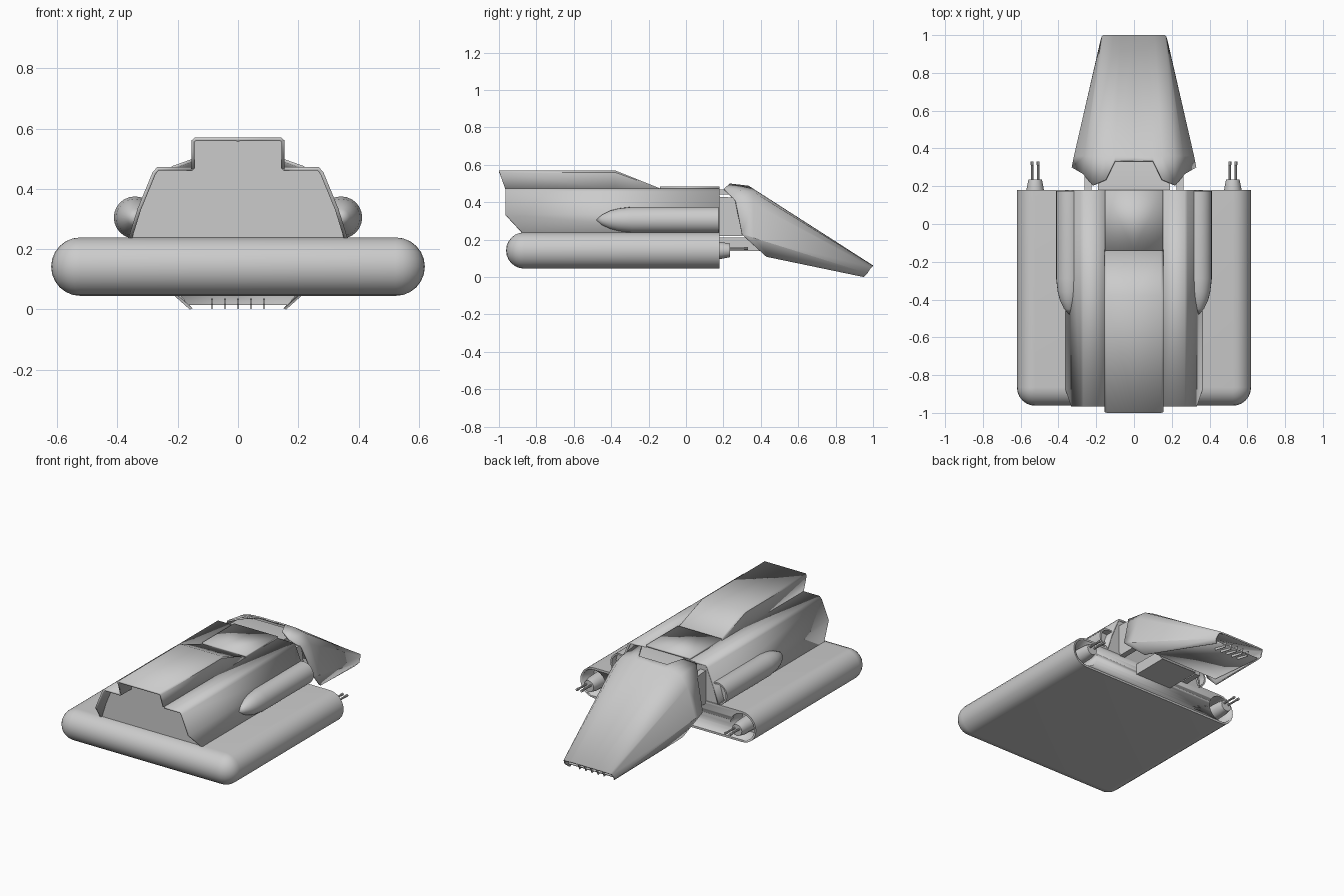
import bpy, bmesh
from math import sin, cos, pi, radians
from mathutils import Vector, Matrix

cube = bpy.data.objects.get("Cube")
if cube:
    bpy.data.objects.remove(cube, do_unlink=True)

grey = bpy.data.materials.new("hull grey")
grey.use_nodes = True
grey.diffuse_color = (0.6, 0.6, 0.6, 1)
grey.node_tree.nodes["Principled BSDF"].inputs["Base Color"].default_value = (0.6, 0.6, 0.6, 1)


def make(name, bm, angle=30):
    mesh = bpy.data.meshes.new(name)
    bm.to_mesh(mesh)
    bm.free()
    mesh.materials.append(grey)
    ob = bpy.data.objects.new(name, mesh)
    bpy.context.collection.objects.link(ob)
    bpy.ops.object.select_all(action='DESELECT')
    ob.select_set(True)
    bpy.context.view_layer.objects.active = ob
    bpy.ops.object.shade_smooth_by_angle(angle=radians(angle))
    return ob


def shell(name, rows, thick=0.012, angle=30):
    """Loft the half rows, mirror them across x and thicken inward."""
    bm = bmesh.new()
    for side in (1, -1):
        grid = [[bm.verts.new((side * x, y, z)) for x, y, z in row] for row in rows]
        for a, b in zip(grid, grid[1:]):
            for i in range(len(a) - 1):
                bm.faces.new((a[i], a[i + 1], b[i + 1], b[i]))
    bmesh.ops.remove_doubles(bm, verts=bm.verts, dist=0.0005)
    bmesh.ops.dissolve_degenerate(bm, edges=bm.edges, dist=0.0002)
    bm.normal_update()
    low = min(v.co.z for v in bm.verts)
    for f in bm.faces:
        c = f.calc_center_median()
        if f.normal.dot(c - Vector((0, c.y, low + 0.05))) < 0:
            f.normal_flip()
    ob = make(name, bm, angle)
    mod = ob.modifiers.new("thickness", 'SOLIDIFY')
    mod.thickness, mod.offset = thick, -1
    return ob


def prism(name, pts, axis, a, b):
    """Extrude a flat outline along x or y."""
    bm = bmesh.new()
    def at(p, t):
        return (t, p[0], p[1]) if axis == 'x' else (p[0], t, p[1])
    lo = [bm.verts.new(at(p, a)) for p in pts]
    hi = [bm.verts.new(at(p, b)) for p in pts]
    bm.faces.new(lo)
    bm.faces.new(hi)
    for i in range(len(pts)):
        j = (i + 1) % len(pts)
        bm.faces.new((lo[i], lo[j], hi[j], hi[i]))
    bmesh.ops.recalc_face_normals(bm, faces=bm.faces)
    return make(name, bm)


def lathe(name, profile, x, z, segs=24):
    """Turn (radius, y) pairs about an axis along y."""
    bm = bmesh.new()
    rings = []
    for r, y in profile:
        rings.append([bm.verts.new((x + r * cos(2 * pi * k / segs), y, z + r * sin(2 * pi * k / segs)))
                      for k in range(segs)])
    for a, b in zip(rings, rings[1:]):
        for k in range(segs):
            bm.faces.new((a[k], a[k - 1], b[k - 1], b[k]))
    bm.faces.new(rings[0])
    bm.faces.new(rings[-1])
    bmesh.ops.remove_doubles(bm, verts=bm.verts, dist=0.0005)
    bmesh.ops.recalc_face_normals(bm, faces=bm.faces)
    return make(name, bm)


def both(half):
    return half + [(-x, z) for x, z in reversed(half)]


# Lower hull: slab with round sides, round rear and ball corners
FRONT, R, MID = 0.18, 0.097, 0.142
bm = bmesh.new()
rings = []
for i in range(13):
    phi = -pi / 2 + pi * i / 12
    r = R * cos(phi)
    half = [(0.523 + r, FRONT)]
    half += [(0.523 + r * cos(t * pi / 12), -0.865 - r * sin(t * pi / 12)) for t in range(7)]
    rings.append([bm.verts.new((x, y, MID + R * sin(phi))) for x, y in both(half)])
for a, b in zip(rings, rings[1:]):
    for k in range(len(a)):
        bm.faces.new((a[k - 1], a[k], b[k], b[k - 1]))
bm.faces.new(rings[0])
bm.faces.new(rings[-1])
bmesh.ops.remove_doubles(bm, verts=bm.verts, dist=0.0005)
bmesh.ops.recalc_face_normals(bm, faces=bm.faces)
hull = make("lower_hull", bm)

# Hollow gun bays, with a twin gun in each
for side, word in ((1, "left"), (-1, "right")):
    cutter = lathe("bay_cutter", [(0.084, 0.06), (0.084, 0.3)], side * 0.523, MID)
    mod = hull.modifiers.new("bay", 'BOOLEAN')
    mod.operation, mod.object, mod.solver = 'DIFFERENCE', cutter, 'EXACT'
    bpy.context.view_layer.objects.active = hull
    bpy.ops.object.modifier_apply(modifier="bay")
    bpy.data.objects.remove(cutter, do_unlink=True)
    lathe(word + "_gun_base", [(0.05, 0.05), (0.045, 0.19), (0.036, 0.235)], side * 0.523, MID, 12)
    for n, dx in enumerate((-0.016, 0.016)):
        lathe(f"{word}_gun_barrel_{n + 1}", [(0.006, 0.22), (0.006, 0.31), (0.008, 0.312), (0.008, 0.332)],
              side * 0.523 + dx, MID + 0.01, 8)

# Upper body shell with slanted rear edge
outline = [(0.365, 0.232), (0.333, 0.335), (0.283, 0.456), (0.268, 0.472), (0.154, 0.472)]
rear = [-0.87, -0.965, -0.965, -0.965, -0.965]
shell("upper_body", [[(x, FRONT, z) for x, z in outline],
                     [(x, y, z) for (x, z), y in zip(outline, rear)]])
shell("body_roof", [[(0.154, FRONT, 0.472), (0, FRONT, 0.472)],
                    [(0.154, -0.14, 0.472), (0, -0.14, 0.472)]])
inner = [(x - 0.006, z - 0.004) for x, z in outline]
prism("body_front_wall", both(inner), 'y', FRONT - 0.02, FRONT - 0.005)

# Raised spine with ramp
spine = [(0.155, 0.468), (0.155, 0.56), (0.144, 0.57), (0, 0.57)]
shell("spine", [[(x, -0.13, 0.47) for x, z in spine],
                [(x, -0.38, z) for x, z in spine],
                [(x, -0.965 - 0.34 * (z - 0.468), z) for x, z in spine]])
inner_spine = [(x - 0.005, z - 0.005) for x, z in spine[:3]]
prism("rear_wall", both(inner[:4] + inner_spine), 'y', -0.87, -0.855)

# Side bullet pods, hollow at the wide end
for side, word in ((1, "left"), (-1, "right")):
    lathe(word + "_side_pod",
          [(0, -0.48), (0.028, -0.45), (0.05, -0.405), (0.062, -0.36), (0.07, -0.29),
           (0.07, 0.175), (0.06, 0.175), (0.06, 0.13), (0, 0.13)], side * 0.342, 0.305)

# Wedge nose: open shell, with a notch in the roof
back = [(0.28, 0.43, 0.108), (0.33, 0.30, 0.23), (0.27, 0.265, 0.41), (0.22, 0.205, 0.475),
        (0.15, 0.235, 0.5), (0.1, 0.335, 0.488), (0, 0.335, 0.488)]
middle = [(0.277, 0.45, 0.104), (0.318, 0.36, 0.21), (0.262, 0.36, 0.395), (0.215, 0.36, 0.455),
          (0.15, 0.36, 0.471), (0.1, 0.36, 0.472), (0, 0.36, 0.472)]
tip = [(0.16, 0.95, 0.0), (0.178, 0.97, 0.02), (0.172, 0.99, 0.052), (0.163, 1.0, 0.06),
       (0.11, 1.0, 0.062), (0.07, 1.0, 0.062), (0, 1.0, 0.062)]
shell("nose_shell", [back, middle, tip], 0.01, 35)
shell("nose_floor", [[(0.275, 0.43, 0.155), (0, 0.43, 0.155)],
                     [(0.165, 0.95, 0.022), (0, 0.95, 0.022)]], 0.008)
for n in range(5):
    x = (n - 2) * 0.043
    prism(f"nose_vent_slat_{n + 1}", [(0.86, 0.045), (0.86, 0.02), (0.95, 0.002), (0.965, 0.035)],
          'x', x - 0.002, x + 0.002)

# Neck between body and nose
cheek = [(0.17, 0.22), (0.302, 0.22), (0.268, 0.408), (0.25, 0.425), (0.17, 0.43)]
for side, word in ((1, "left"), (-1, "right")):
    prism(word + "_neck_cheek", cheek, 'x', side * 0.225, side * 0.262)
prism("neck_roof", [(0.17, 0.44), (0.25, 0.44), (0.37, 0.43), (0.35, 0.455), (0.25, 0.468), (0.17, 0.468)],
      'x', -0.19, 0.19)
prism("neck_floor", [(0.17, 0.14), (0.42, 0.14), (0.36, 0.21), (0.17, 0.21)], 'x', -0.13, 0.13)
